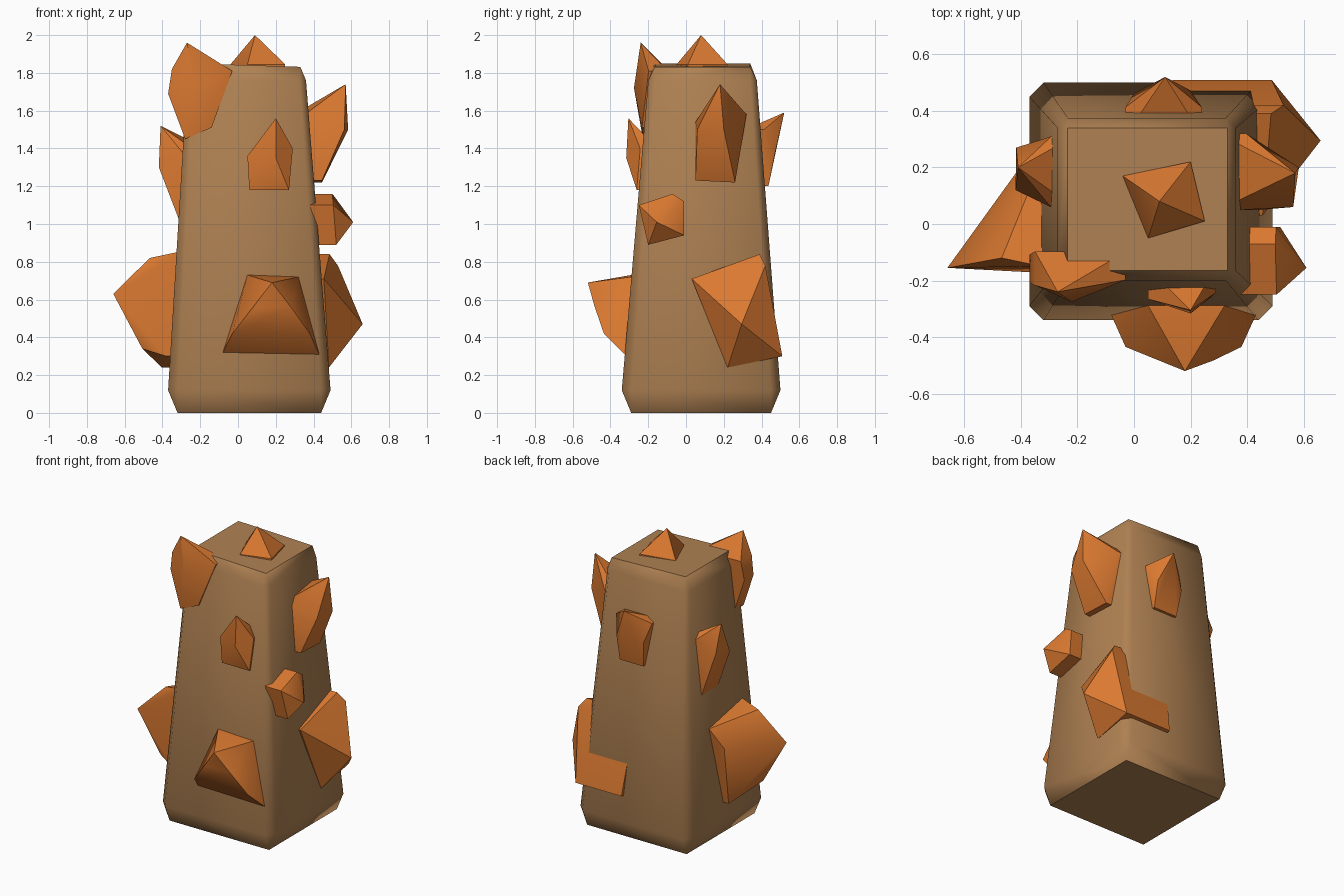
import bpy, bmesh, math
from mathutils import Vector


def material(name, color):
    m = bpy.data.materials.new(name)
    m.diffuse_color = (*color, 1)
    return m


BROWN = material("brown", (0.43, 0.22, 0.085))
ORANGE = material("orange", (0.70, 0.19, 0.03))


def hull(name, points, mat, angle):
    """Convex solid around the points, smooth below the given edge angle."""
    bm = bmesh.new()
    for p in points:
        bm.verts.new(p)
    res = bmesh.ops.convex_hull(bm, input=bm.verts)
    loose = {g for g in res["geom_interior"] + res["geom_unused"]
             if isinstance(g, bmesh.types.BMVert)}
    bmesh.ops.delete(bm, geom=list(loose), context='VERTS')
    bmesh.ops.dissolve_limit(bm, angle_limit=math.radians(1.5),
                             verts=bm.verts, edges=bm.edges)
    bmesh.ops.recalc_face_normals(bm, faces=bm.faces)
    me = bpy.data.meshes.new(name)
    bm.to_mesh(me)
    bm.free()
    me.shade_smooth()
    me.set_sharp_from_angle(angle=math.radians(angle))
    me.materials.append(mat)
    ob = bpy.data.objects.new(name, me)
    bpy.context.collection.objects.link(ob)
    return ob


# Tapered trunk with chamfered edges
def ring(x0, x1, y0, y1, z, c, tilt=0.0):
    pts = []
    for x, sx in ((x0, 1), (x1, -1)):
        for y, sy in ((y0, 1), (y1, -1)):
            zz = z + (tilt if sx > 0 else 0)
            pts += [(x + sx * c, y, zz), (x, y + sy * c, zz)]
    return pts


hull("trunk",
     ring(-0.32, 0.44, -0.29, 0.45, 0, 0.0)
     + ring(-0.37, 0.49, -0.34, 0.50, 0.12, 0.05)
     + ring(-0.27, 0.36, -0.20, 0.375, 1.76, 0.035)
     + ring(-0.235, 0.33, -0.165, 0.34, 1.832, 0.0, 0.018),
     BROWN, 50)


# Position on each trunk side: (u, v) on the surface, d outward from it
PLACE = {
    "front": lambda u, z, d: (u, -0.35 + 0.084 * z - d, z),
    "back": lambda u, z, d: (u, 0.51 - 0.078 * z + d, z),
    "right": lambda u, z, d: (0.50 - 0.078 * z + d, u, z),
    "left": lambda u, z, d: (-0.377 + 0.06 * z - d, u, z),
    "top": lambda u, y, d: (u, y, 1.835 + d),
}


def spike(name, side, tip, corners, depth=0.08):
    """Crystal: tip, shoulder corners (u, v, lift) and a root sunk into the trunk."""
    at = PLACE[side]
    pts = [Vector(tip)]
    for u, v, lift in corners:
        pts.append(Vector(at(u, v, lift)))
        if lift < 0.06 or depth > 0.2:
            pts.append(Vector(at(u, v, -depth)))
    return hull(name, pts, ORANGE, 35)


# Crown spikes
spike("top_spike", "top", (0.09, 0.08, 2.0),
      [(-0.04, 0.17, 0.01), (0.20, 0.22, 0.01), (0.25, 0.01, 0.01), (0.05, -0.05, 0.01)])
spike("corner_spike", "front", (-0.27, -0.24, 1.96),
      [(-0.03, 1.81, 0), (-0.35, 1.82, 0.02), (-0.37, 1.69, 0), (-0.28, 1.45, 0),
       (-0.14, 1.51, 0.01), (-0.22, 1.72, 0.07)], 0.10)

# Front and back spikes
spike("front_upper_spike", "front", (0.20, -0.305, 1.56),
      [(0.05, 1.36, 0.03), (0.29, 1.40, 0.01), (0.06, 1.18, 0.01), (0.27, 1.18, 0.01),
       (0.20, 1.35, 0.08)])
spike("front_lower_spike", "front", (0.18, -0.52, 0.69),
      [(0.05, 0.73, 0), (0.32, 0.72, 0), (0.43, 0.31, 0), (-0.08, 0.32, 0),
       (-0.03, 0.42, 0.12), (0.38, 0.42, 0.12), (0.09, 0.56, 0.18), (0.28, 0.56, 0.18)])
spike("back_upper_spike", "back", (0.11, 0.52, 1.59),
      [(-0.03, 1.50, 0.02), (0.24, 1.50, 0.02), (0.02, 1.20, 0.02), (0.20, 1.20, 0.02),
       (0.0, 1.38, 0.06), (0.20, 1.38, 0.07)])

# Left spikes
spike("left_upper_spike", "left", (-0.41, 0.20, 1.52),
      [(0.27, 1.34, 0.12), (0.12, 1.30, 0.12), (0.06, 1.38, 0), (0.31, 1.42, 0),
       (0.28, 1.03, 0), (0.10, 1.03, 0)])
spike("left_lower_spike", "left", (-0.66, -0.155, 0.63),
      [(0.22, 0.78, 0), (0.18, 0.65, 0.08), (-0.15, 0.85, 0), (-0.12, 0.82, 0.14),
       (-0.12, 0.34, 0.15), (-0.17, 0.30, 0.02), (0.11, 0.24, 0.04)])

# Right spikes
spike("right_upper_spike", "right", (0.57, 0.18, 1.74),
      [(0.05, 1.54, 0), (0.06, 1.50, 0.18), (0.32, 1.58, 0.02), (0.28, 1.38, 0.03),
       (0.05, 1.23, 0.04), (0.26, 1.22, 0.04), (0.20, 1.50, 0.20)])
small = [(-0.25, 1.10), (-0.07, 1.16), (-0.01, 1.12), (-0.01, 0.94), (-0.20, 0.89)]
spike("right_small_spike", "right", (0.61, -0.155, 1.01),
      [(u, z, d) for u, z in small for d in (0.0, 0.09)])
# The deep root of this one breaks out through the back face
spike("right_lower_spike", "right", (0.66, 0.295, 0.47),
      [(0.03, 0.71, 0.01), (0.39, 0.84, 0.05), (0.42, 0.78, 0.09), (0.51, 0.30, 0.01),
       (0.22, 0.24, 0.0)], 0.34)
